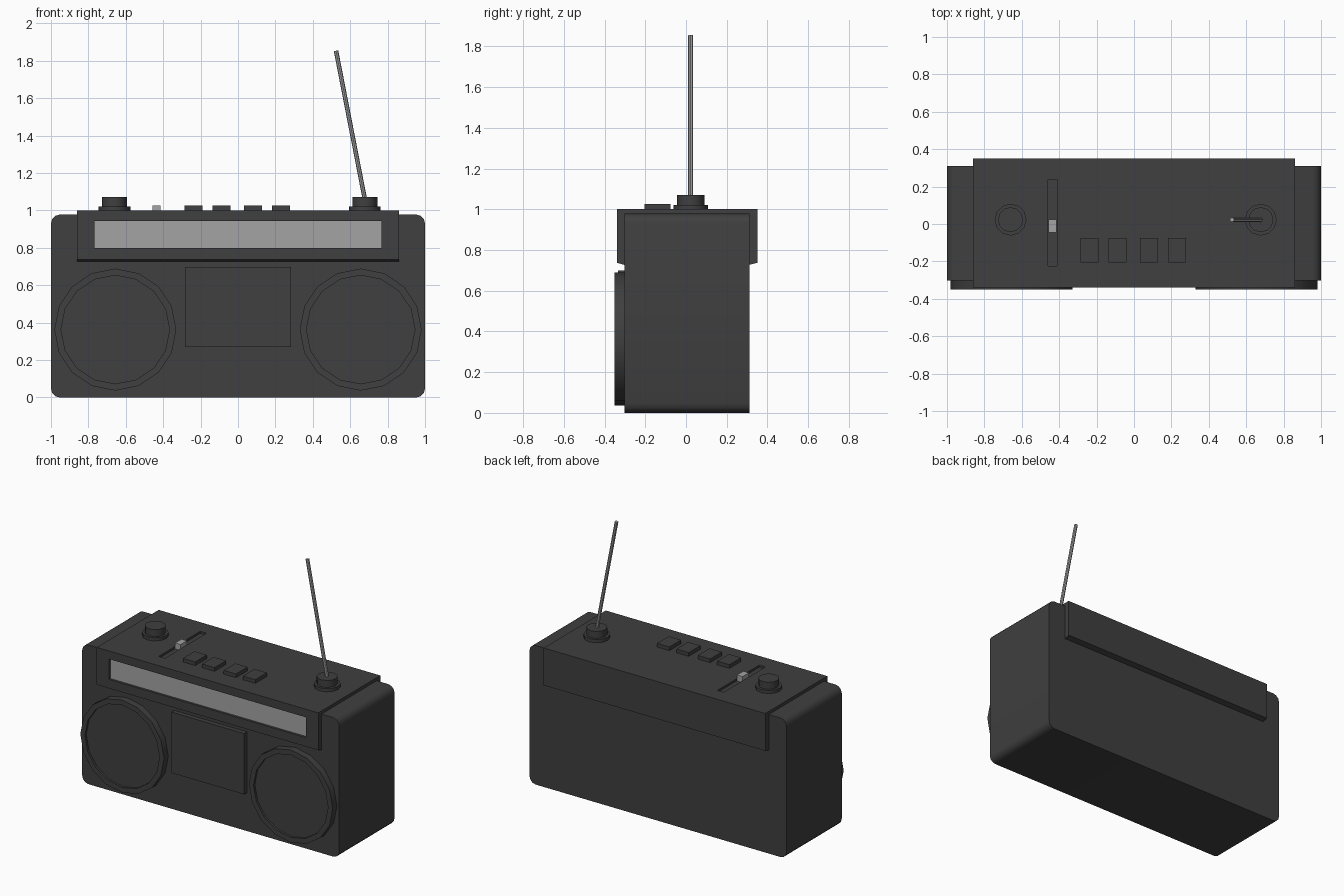
import bpy, bmesh, math
from mathutils import Vector, Matrix

if "Cube" in bpy.data.objects:
    bpy.data.objects.remove(bpy.data.objects["Cube"])


def material(name, v):
    m = bpy.data.materials.new(name)
    m.diffuse_color = (v, v, v, 1)
    m.use_nodes = True
    m.node_tree.nodes["Principled BSDF"].inputs["Base Color"].default_value = m.diffuse_color
    return m


DARK = material("charcoal plastic", 0.05)
GREY = material("light grey", 0.37)


def finish(name, bm, mat, smooth=False):
    bmesh.ops.recalc_face_normals(bm, faces=bm.faces)
    me = bpy.data.meshes.new(name)
    bm.to_mesh(me)
    bm.free()
    me.materials.append(mat)
    ob = bpy.data.objects.new(name, me)
    bpy.context.collection.objects.link(ob)
    if smooth:
        bpy.ops.object.select_all(action='DESELECT')
        ob.select_set(True)
        bpy.context.view_layer.objects.active = ob
        bpy.ops.object.shade_smooth_by_angle(angle=math.radians(35))
    return ob


def box(name, x, y, z, mat, bevel_axis=None, radius=0.0, segments=3):
    """Box from ranges; edges parallel to bevel_axis may be rounded."""
    bm = bmesh.new()
    bmesh.ops.create_cube(bm, size=1)
    for v in bm.verts:
        v.co = Vector([(r[0] + r[1]) / 2 + c * (r[1] - r[0])
                       for r, c in zip((x, y, z), v.co)])
    if bevel_axis is not None:
        edges = [e for e in bm.edges
                 if abs((e.verts[0].co - e.verts[1].co).normalized()[bevel_axis]) > 0.9]
        bmesh.ops.bevel(bm, geom=edges, offset=radius, segments=segments,
                        profile=0.5, affect='EDGES')
    return finish(name, bm, mat, bevel_axis is not None)


def lathe(name, profile, sides, matrix, mat):
    """Solid of revolution about local z from (radius, height) points, capped."""
    bm = bmesh.new()
    rings = [[bm.verts.new((r * math.cos(2 * math.pi * i / sides),
                            r * math.sin(2 * math.pi * i / sides), h))
              for i in range(sides)] for r, h in profile]
    for a, b in zip(rings, rings[1:]):
        for i in range(sides):
            j = (i + 1) % sides
            bm.faces.new((a[i], a[j], b[j], b[i]))
    bm.faces.new(rings[0][::-1])
    bm.faces.new(rings[-1])
    bm.transform(matrix)
    return finish(name, bm, mat, True)


def cut(ob, x, y, z):
    """Cut a box-shaped recess."""
    c = box("cutter", x, y, z, DARK)
    c.hide_render = True
    mod = ob.modifiers.new("recess", 'BOOLEAN')
    mod.operation, mod.solver, mod.object = 'DIFFERENCE', 'EXACT', c
    bpy.ops.object.select_all(action='DESELECT')
    bpy.context.view_layer.objects.active = ob
    ob.select_set(True)
    bpy.ops.object.modifier_apply(modifier=mod.name)
    bpy.data.objects.remove(c)


# Main case with rounded corners seen from the front
box("case", (-1, 1), (-0.303, 0.311), (0, 0.978), DARK, 1, 0.048)

# Control housing wrapped over the top, with slightly sloping undersides
bm = bmesh.new()
outline = [(-0.339, 1.0), (-0.339, 0.737), (-0.303, 0.727),
           (0.311, 0.727), (0.35, 0.737), (0.35, 1.0)]
face = bm.faces.new([bm.verts.new((-0.862, y, z)) for y, z in outline])
ext = bmesh.ops.extrude_face_region(bm, geom=[face])["geom"]
bmesh.ops.translate(bm, vec=(1.724, 0, 0),
                    verts=[g for g in ext if isinstance(g, bmesh.types.BMVert)])
housing = finish("control_housing", bm, DARK)
cut(housing, (-0.767, 0.767), (-0.4, -0.320), (0.80, 0.943))
cut(housing, (-0.460, -0.412), (-0.225, 0.238), (0.985, 1.1))

# Tuning window, at the floor of its recess
box("tuning_window", (-0.767, 0.767), (-0.323, -0.316), (0.80, 0.943), GREY)

# Volume slider in the slot
box("slider", (-0.458, -0.414), (-0.045, 0.025), (0.98, 1.027), GREY)

# Cassette door
box("cassette_door", (-0.283, 0.283), (-0.335, -0.29), (0.27, 0.698), DARK)

# Speakers: raised rim with a sunken grille
for side, x in (("left", -0.656), ("right", 0.656)):
    m = Matrix.Translation((x, -0.303, 0.363)) @ Matrix.Rotation(math.pi / 2, 4, 'X')
    lathe(side + "_speaker", [(0.326, -0.01), (0.326, 0.047), (0.29, 0.047), (0.29, 0.032)],
          16, m, DARK)

# Push buttons
for i, x in enumerate((-0.237, -0.087, 0.080, 0.230)):
    box(f"button_{i + 1}", (x - 0.048, x + 0.048), (-0.205, -0.076), (0.99, 1.026), DARK)

# Stepped knobs
for side, x in (("left", -0.66), ("right", 0.678)):
    lathe(side + "_knob", [(0.085, -0.01), (0.085, 0.022), (0.067, 0.022), (0.067, 0.071)],
          12, Matrix.Translation((x, 0.023, 1.0)), DARK)

# Leaning aerial
foot, tip = Vector((0.682, 0.023, 1.04)), Vector((0.524, 0.023, 1.854))
d = tip - foot
m = Matrix.Translation(foot) @ d.to_track_quat('Z', 'Y').to_matrix().to_4x4()
lathe("aerial", [(0.012, 0), (0.012, d.length)], 8, m, GREY)
